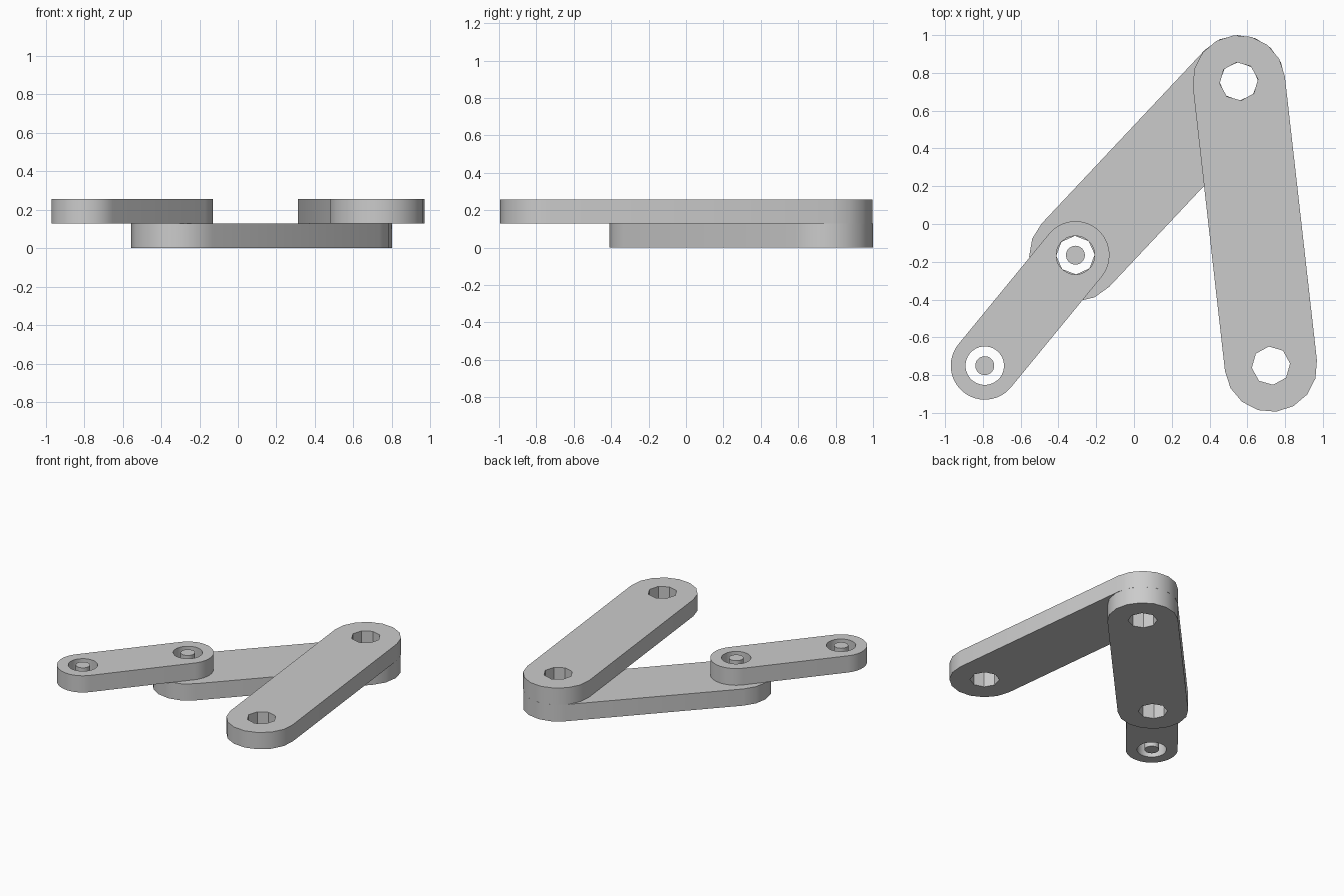
import bpy, bmesh, math
from mathutils import Vector

cube = bpy.data.objects.get("Cube")
if cube:
    bpy.data.objects.remove(cube)

grey = bpy.data.materials.new("mid_grey")
grey.use_nodes = True
colour = (0.6, 0.6, 0.6, 1)
grey.diffuse_color = colour
grey.node_tree.nodes["Principled BSDF"].inputs["Base Color"].default_value = colour

THICK = 0.128
HOLE = 0.102


def ring(centre, radius, start, sweep, count):
    """Points along an arc."""
    return [centre + radius * Vector((math.cos(start + sweep * i / count),
                                      math.sin(start + sweep * i / count)))
            for i in range(count)]


def plate(name, loops, z):
    """Flat plate: the first loop is the outline, any others are holes."""
    bm = bmesh.new()
    for loop in loops:
        verts = [bm.verts.new((p.x, p.y, z)) for p in loop]
        for a, b in zip(verts, verts[1:] + verts[:1]):
            bm.edges.new((a, b))
    bmesh.ops.triangle_fill(bm, edges=bm.edges[:], use_beauty=True, normal=(0, 0, 1))
    top = bmesh.ops.extrude_face_region(bm, geom=bm.faces[:], use_keep_orig=True)
    bmesh.ops.translate(bm, vec=(0, 0, THICK),
                        verts=[g for g in top["geom"] if isinstance(g, bmesh.types.BMVert)])
    bmesh.ops.recalc_face_normals(bm, faces=bm.faces[:])
    bmesh.ops.dissolve_limit(bm, angle_limit=0.01, verts=bm.verts[:], edges=bm.edges[:])
    mesh = bpy.data.meshes.new(name)
    bm.to_mesh(mesh)
    bm.free()
    mesh.materials.append(grey)
    obj = bpy.data.objects.new(name, mesh)
    bpy.context.collection.objects.link(obj)
    bpy.ops.object.select_all(action='DESELECT')
    obj.select_set(True)
    bpy.context.view_layer.objects.active = obj
    bpy.ops.object.shade_smooth_by_angle(angle=math.radians(30))


def link(name, a, b, radius, z, arc_steps, hole_sides):
    """Round-ended bar from a to b with a hole at each end."""
    d = b - a
    ang = math.atan2(d.y, d.x)
    step = math.pi / arc_steps
    outline = []
    for centre, start in ((b, ang - math.pi / 2), (a, ang + math.pi / 2)):
        outline += ring(centre, radius, start, math.pi + step, arc_steps + 1)
    holes = [ring(c, HOLE, ang, math.tau, hole_sides) for c in (a, b)]
    plate(name, [outline] + holes, z)


# Joint positions
elbow = Vector((-0.31, -0.165))
hinge = Vector((0.555, 0.755))
foot = Vector((0.725, -0.75))
tip = Vector((-0.79, -0.75))

# Bars
link("lower_link", elbow, hinge, 0.245, 0, 8, 8)
link("upper_link", hinge, foot, 0.245, THICK, 8, 8)
link("short_link", elbow, tip, 0.18, THICK, 24, 32)

# Loose pins in the short bar's holes
for name, centre in (("elbow_pin", elbow), ("tip_pin", tip)):
    plate(name, [ring(centre, 0.05, 0, math.tau, 32)], THICK)
